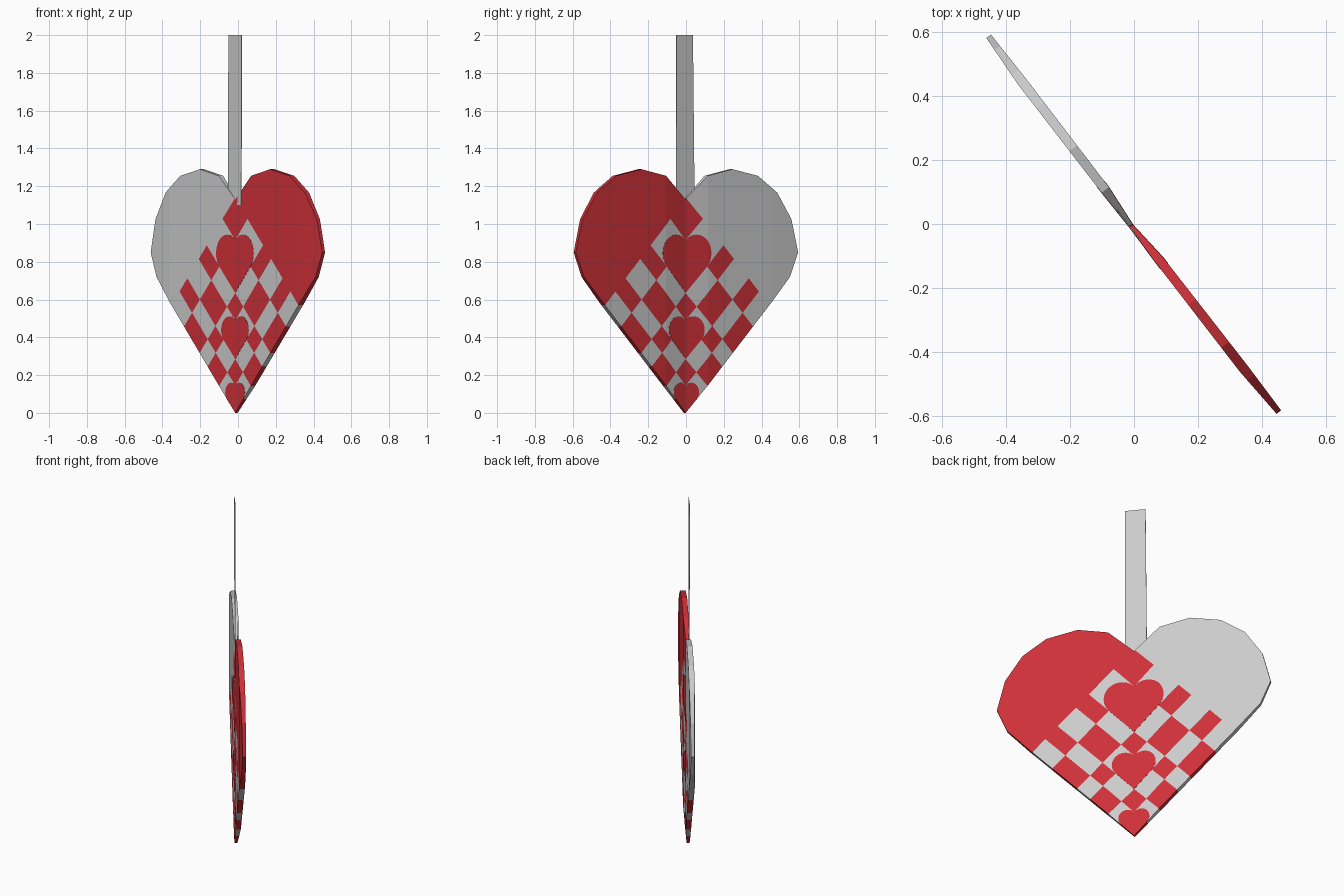
import bpy, bmesh
from math import sin, cos, pi
from mathutils import Vector

if "Cube" in bpy.data.objects:
    bpy.data.objects.remove(bpy.data.objects["Cube"])

K = 1.035                                    # slope of the lower heart sides
STRIPS = [0, .145, .285, .49, .635, .915, 1.14]
D, N = Vector((.61, -.79, 0)), Vector((.79, .61, 0))   # width and thickness axes

red = bpy.data.materials.new("red_paper")
red.diffuse_color = (.62, .03, .04, 1)
red.use_nodes = True
red.node_tree.nodes["Principled BSDF"].inputs["Base Color"].default_value = red.diffuse_color


def interp(x, pts):
    for (x0, y0), (x1, y1) in zip(pts, pts[1:]):
        if x <= x1:
            return y0 + (y1 - y0) * (x - x0) / (x1 - x0)
    return pts[-1][1]


def place(u, z, side, extra):
    """Point on the front (-1) or back (+1) paper, slightly puffed."""
    a = abs(u)
    mid = interp(a, [(0, -.011), (.14, -.006), (.57, -.005), (.745, -.001)])
    half = interp(a, [(0, .007), (.14, .0145), (.57, .0155), (.745, .009)])
    return D * u + N * (mid + side * (half + extra)) + Vector((0, 0, z))


def is_red(c):
    p, q = c.z + K * c.x, c.z - K * c.x
    if max(p, q) > STRIPS[-1]:
        return c.x > 0
    i, j = (sum(v > b for b in STRIPS) for v in (p, q))
    return (max(i, 1) + max(j, 1)) % 2 == 0


def puffed_sheet(name, half, weave=None, extra=0):
    """Mirror a half outline (u, z), cut it, close it into a thin puffed solid."""
    bm = bmesh.new()
    right = [bm.verts.new((u, 0, z)) for u, z in half]
    left = [v if abs(v.co.x) < 1e-6 else bm.verts.new((-v.co.x, 0, v.co.z)) for v in right]
    bm.faces.new(right)
    bm.faces.new(left[::-1])
    cuts = [((u, 0, 0), (1, 0, 0)) for u in (-.57, -.14, .14, .57)]
    if weave is not None:
        cuts += [((0, 0, b), (s * K, 0, 1)) for b in STRIPS[1:] for s in (-1, 1)]
    for co, no in cuts:
        bmesh.ops.bisect_plane(bm, geom=bm.verts[:] + bm.edges[:] + bm.faces[:],
                               dist=1e-5, plane_co=co, plane_no=no)
    ext = bmesh.ops.extrude_face_region(bm, geom=bm.faces[:], use_keep_orig=True)
    back = {g for g in ext["geom"] if isinstance(g, bmesh.types.BMVert)}
    drop = []
    if weave is not None:
        drop = [f for f in bm.faces if is_red(f.calc_center_median()) != weave]
    for v in bm.verts:
        v.co = place(v.co.x, v.co.z, 1 if v in back else -1, extra)
    bmesh.ops.recalc_face_normals(bm, faces=bm.faces[:])
    if drop:
        bmesh.ops.delete(bm, geom=drop, context="FACES")
    return finish(name, bm)


def finish(name, bm):
    me = bpy.data.meshes.new(name)
    bm.to_mesh(me)
    bm.free()
    ob = bpy.data.objects.new(name, me)
    bpy.context.collection.objects.link(ob)
    return ob


# woven heart: the grey half and the red half
outline = [(0, 0), (.57, .59), (.69, .72), (.745, .85), (.70, 1.025), (.605, 1.165),
           (.475, 1.255), (.305, 1.29), (.14, 1.255), (0, 1.13)]
puffed_sheet("grey_woven_half", outline, weave=False)
puffed_sheet("red_woven_half", outline, weave=True).data.materials.append(red)

# small red hearts: a diamond with a round lobe on each upper side
for name, i in (("bottom_heart", 0), ("middle_heart", 2), ("top_heart", 4)):
    a, b = STRIPS[i], STRIPS[i + 1]
    w = (b - a) / 2
    r = w / 2 * 2 ** .5
    half = [(0, a)]
    for s in range(13):
        t = -pi / 4 + pi * s / 12
        u = w / 2 + r * cos(t)
        half.append((0 if s == 12 else u / K, a + 1.5 * w + r * sin(t)))
    puffed_sheet(name, half, extra=.001).data.materials.append(red)

# paper hanging strap, slightly twisted
bm = bmesh.new()
corners = [(-.052, .045, 1.10), (.018, -.053, 1.10), (.02, -.052, 2), (-.05, .036, 2)]
rings = [[bm.verts.new(Vector(c) + N * o) for c in corners] for o in (-.0015, .0015)]
bm.faces.new(rings[0])
bm.faces.new(rings[1][::-1])
for k in range(4):
    m = (k + 1) % 4
    bm.faces.new((rings[0][k], rings[0][m], rings[1][m], rings[1][k]))
bmesh.ops.recalc_face_normals(bm, faces=bm.faces[:])
finish("hanging_strap", bm)
